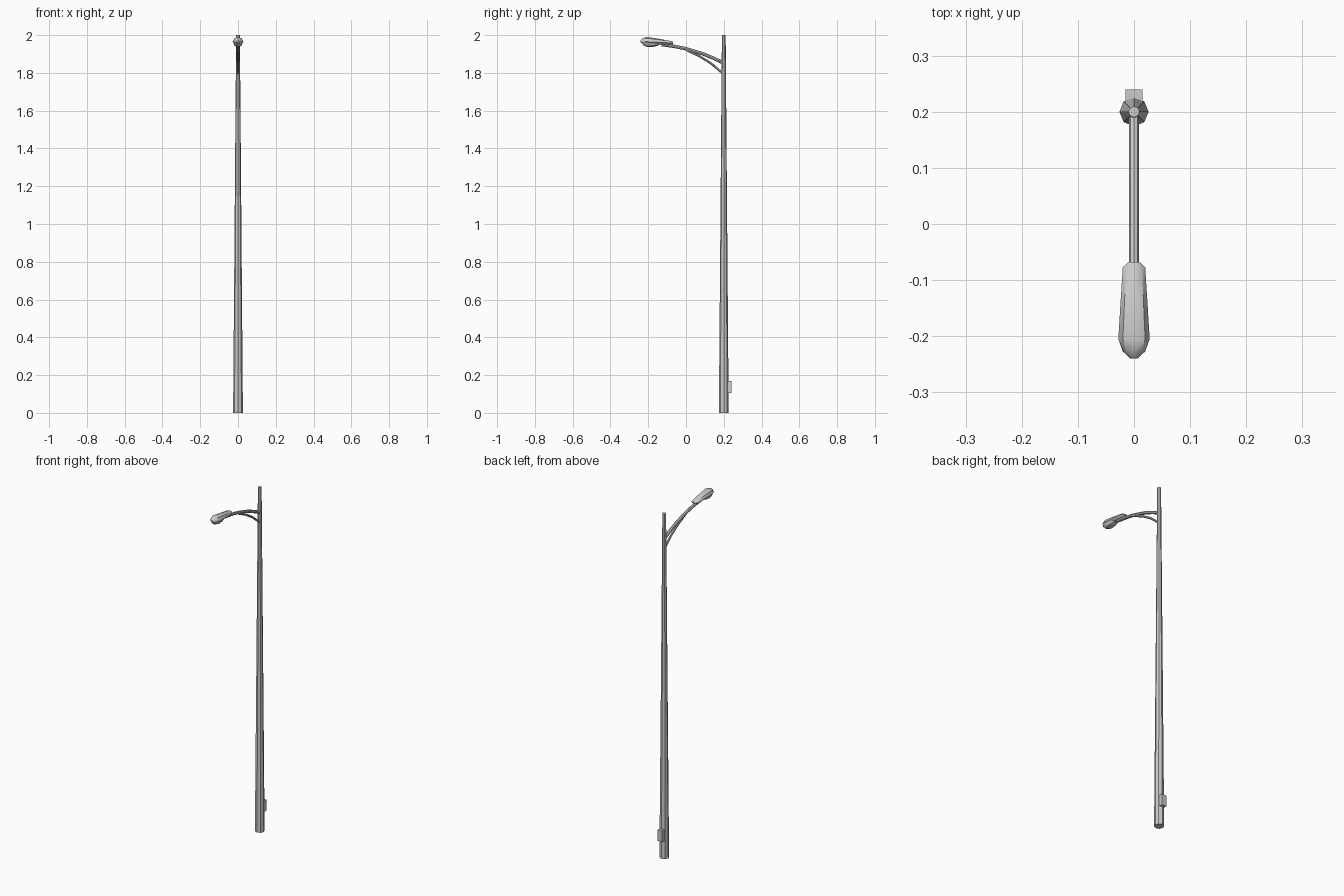
import bpy, bmesh, math
from mathutils import Vector

if "Cube" in bpy.data.objects:
    bpy.data.objects.remove(bpy.data.objects["Cube"])


def loft(name, rings, smooth=True):
    """Bridge equally sized rings of points and cap both ends."""
    bm = bmesh.new()
    loops = [[bm.verts.new(p) for p in ring] for ring in rings]
    n = len(loops[0])
    for a, b in zip(loops, loops[1:]):
        for i in range(n):
            j = (i + 1) % n
            bm.faces.new((a[i], a[j], b[j], b[i]))
    bm.faces.new(loops[0])
    bm.faces.new(loops[-1])
    bmesh.ops.recalc_face_normals(bm, faces=bm.faces)
    me = bpy.data.meshes.new(name)
    bm.to_mesh(me)
    bm.free()
    ob = bpy.data.objects.new(name, me)
    bpy.context.collection.objects.link(ob)
    if smooth:
        bpy.ops.object.select_all(action='DESELECT')
        bpy.context.view_layer.objects.active = ob
        ob.select_set(True)
        bpy.ops.object.shade_smooth_by_angle(angle=math.radians(40))
    return ob


def tube(name, path, sides=8):
    """Round bar along a path of (y, z, radius) points."""
    rings = []
    for i, (y, z, r) in enumerate(path):
        p, q = path[max(i - 1, 0)], path[min(i + 1, len(path) - 1)]
        d = Vector((0, q[0] - p[0], q[1] - p[1])).normalized()
        up = Vector((1, 0, 0)).cross(d)
        rings.append([Vector((0, y, z)) + r * (Vector((math.cos(t), 0, 0)) + up * math.sin(t))
                      for t in (2 * math.pi * k / sides for k in range(sides))])
    return loft(name, rings)


def shell(name, sections):
    """Rounded body from (y, half width, top, middle, bottom) sections."""
    rings = []
    for y, w, top, mid, bot in sections:
        ring = []
        for k in range(8):
            t = k * math.pi / 4
            s = math.sin(t)
            ring.append((w * math.cos(t), y, mid + s * ((top - mid) if s > 0 else (mid - bot))))
        rings.append(ring)
    return loft(name, rings)


# tapered octagonal pole
octagon = [(math.cos(k * math.pi / 4), math.sin(k * math.pi / 4)) for k in range(8)]
loft("pole", [[(r * c, 0.2 + r * s, z) for c, s in octagon]
              for z, r in ((0, 0.026), (2, 0.01))], smooth=False)

# access box at the back of the pole
bpy.ops.mesh.primitive_cube_add(size=1, location=(0, 0.225, 0.138))
box = bpy.context.object
box.name = "access_box"
box.scale = (0.03, 0.03, 0.064)

# curved arm and its brace
tube("arm", [(0.2, 1.852, 0.009), (0.15, 1.876, 0.009), (0.09, 1.901, 0.009),
             (0.0, 1.928, 0.009), (-0.06, 1.94, 0.009), (-0.13, 1.95, 0.009)])
tube("brace", [(0.2, 1.792, 0.006), (0.17, 1.819, 0.006), (0.13, 1.852, 0.006),
               (0.07, 1.889, 0.006), (0.0, 1.922, 0.006)])

# lamp housing
shell("lamp_housing", [(-0.068, 0.010, 1.964, 1.958, 1.954), (-0.077, 0.020, 1.968, 1.958, 1.949),
                       (-0.14, 0.024, 1.980, 1.962, 1.950), (-0.205, 0.028, 1.990, 1.965, 1.952),
                       (-0.227, 0.020, 1.985, 1.967, 1.954), (-0.24, 0.006, 1.974, 1.967, 1.960)])

# lens bowl under the housing
shell("lamp_lens", [(-0.14, 0.015, 1.960, 1.956, 1.948), (-0.165, 0.022, 1.962, 1.957, 1.939),
                    (-0.195, 0.024, 1.962, 1.957, 1.936), (-0.217, 0.020, 1.962, 1.958, 1.941),
                    (-0.23, 0.012, 1.964, 1.960, 1.950)])
